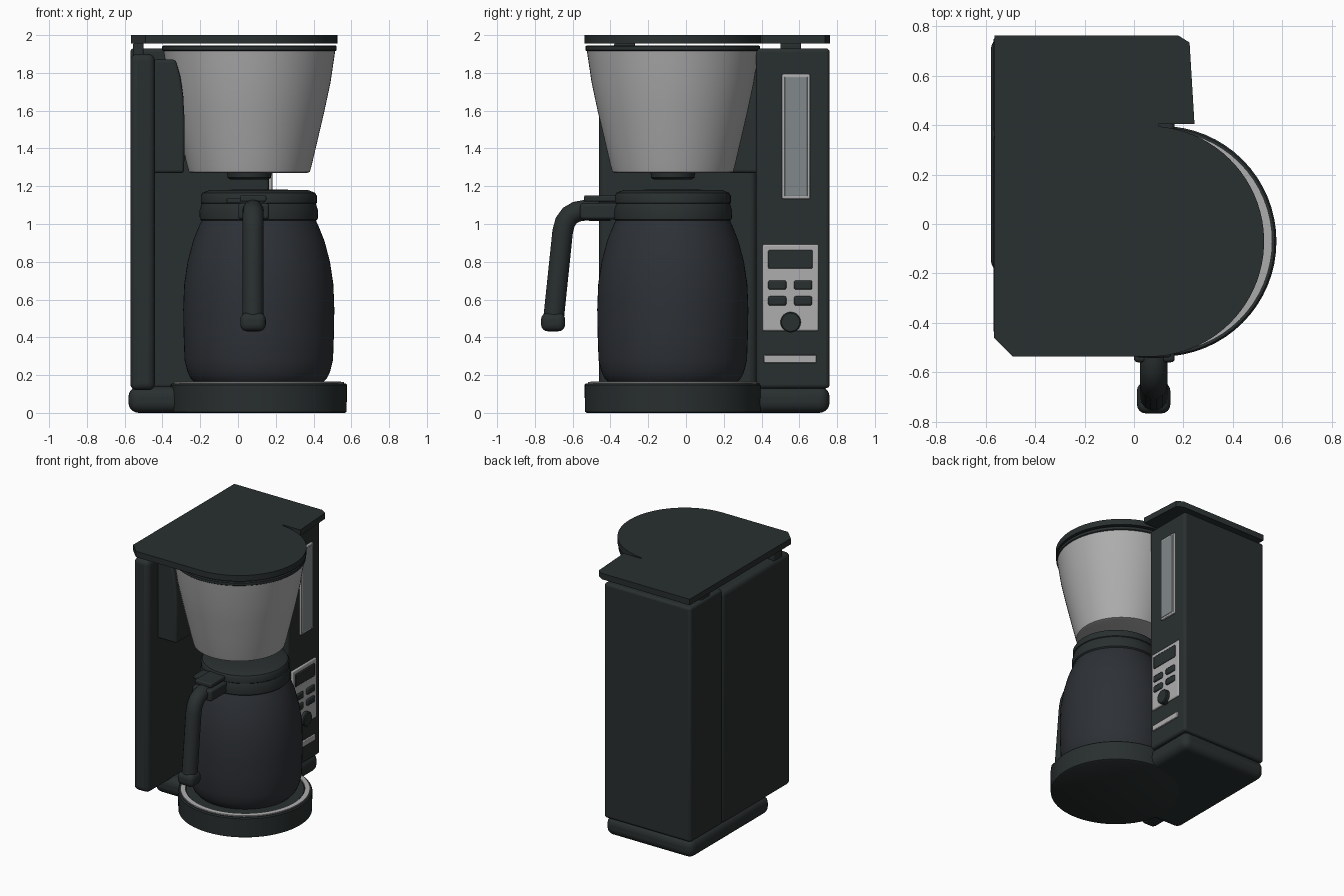
import bpy, bmesh, math
from mathutils import Vector

if "Cube" in bpy.data.objects:
    bpy.data.objects.remove(bpy.data.objects["Cube"])


def material(name, rgb):
    m = bpy.data.materials.new(name)
    m.diffuse_color = (*rgb, 1)
    m.use_nodes = True
    m.node_tree.nodes["Principled BSDF"].inputs["Base Color"].default_value = m.diffuse_color
    return m


DARK = material("dark_plastic", (0.022, 0.028, 0.028))
GLASS = material("dark_glass", (0.026, 0.030, 0.036))
SILVER = material("silver", (0.42, 0.42, 0.42))
WINDOW = material("window", (0.22, 0.25, 0.26))


def finish(name, bm, mat, bevel=0, segments=4):
    bmesh.ops.recalc_face_normals(bm, faces=bm.faces)
    mesh = bpy.data.meshes.new(name)
    bm.to_mesh(mesh)
    bm.free()
    ob = bpy.data.objects.new(name, mesh)
    bpy.context.collection.objects.link(ob)
    mesh.materials.append(mat)
    bpy.ops.object.select_all(action='DESELECT')
    bpy.context.view_layer.objects.active = ob
    ob.select_set(True)
    if bevel:
        mod = ob.modifiers.new("bevel", 'BEVEL')
        mod.width, mod.segments = bevel, segments
        mod.limit_method = 'ANGLE'
    bpy.ops.object.shade_smooth_by_angle(angle=math.radians(35))
    return ob


def box(name, x, y, z, mat=DARK, bevel=0.0, segments=4):
    bm = bmesh.new()
    bmesh.ops.create_cube(bm, size=1)
    for v in bm.verts:
        v.co = [r[0] + (c + 0.5) * (r[1] - r[0]) for c, r in zip(v.co, (x, y, z))]
    return finish(name, bm, mat, bevel, segments)


def lathe(name, centre, profile, mat=DARK, closed=False, n=64):
    # profile is (radius, z); open profiles are capped at both ends
    bm = bmesh.new()
    rings = [[bm.verts.new((centre[0] + r * math.cos(math.tau * i / n),
                            centre[1] + r * math.sin(math.tau * i / n), z))
              for i in range(n)] for r, z in profile]
    pairs = list(zip(rings, rings[1:])) + ([(rings[-1], rings[0])] if closed else [])
    for a, b in pairs:
        for i in range(n):
            j = (i + 1) % n
            bm.faces.new((a[i], a[j], b[j], b[i]))
    if not closed:
        bm.faces.new(rings[0])
        bm.faces.new(rings[-1])
    return finish(name, bm, mat)


def prism(name, points, extrude, mat=DARK, bevel=0.0):
    bm = bmesh.new()
    face = bm.faces.new([bm.verts.new(p) for p in points])
    new = bmesh.ops.extrude_face_region(bm, geom=[face])["geom"]
    bmesh.ops.translate(bm, vec=extrude,
                        verts=[v for v in new if isinstance(v, bmesh.types.BMVert)])
    return finish(name, bm, mat, bevel)


POT = (0.11, -0.07)      # axis of the carafe and hot plate
FILTER = (0.06, -0.07)   # axis of the filter basket

# Body: foot, rear tower, left side wing
box("foot", (-0.58, 0.16), (-0.2, 0.76), (0, 0.14), bevel=0.055, segments=5)
box("rear_tower", (-0.57, 0.165), (0.37, 0.76), (0.13, 1.93), bevel=0.02)
box("side_wing", (-0.57, -0.44), (-0.46, 0.375), (0.12, 1.9), bevel=0.035)

# Hot plate with its silver ring
lathe("plate_base", POT, [(0.455, 0), (0.465, 0.006), (0.467, 0.148), (0.46, 0.156)])
lathe("plate_ring", POT, [(0.415, 0.15), (0.45, 0.15), (0.45, 0.164), (0.415, 0.166)],
      SILVER, closed=True)
lathe("hot_plate", POT, [(0.415, 0.15), (0.41, 0.161), (0.36, 0.161)])

# Carafe body, collar and lid
lathe("carafe", POT, [(0.34, 0.162), (0.362, 0.185), (0.378, 0.22), (0.393, 0.28),
                      (0.398, 0.42), (0.4, 0.55), (0.395, 0.68), (0.377, 0.8),
                      (0.348, 0.91), (0.32, 0.98), (0.302, 1.02)], GLASS)
lathe("carafe_collar", POT, [(0.295, 1.01), (0.312, 1.025), (0.314, 1.07), (0.305, 1.1),
                             (0.3, 1.115)])
lathe("carafe_lid", POT, [(0.295, 1.1), (0.307, 1.112), (0.307, 1.15), (0.298, 1.165),
                          (0.26, 1.18), (0.1, 1.182)])
box("handle_bracket", (0, 0.165), (-0.56, -0.34), (1.025, 1.11), bevel=0.015)
box("lid_lever", (-0.06, 0.14), (-0.46, -0.34), (1.11, 1.135), bevel=0.006)
box("lever_thumb_rest", (0.01, 0.15), (-0.54, -0.34), (1.118, 1.152), bevel=0.01)

# Carafe handle: swept tube with a thicker end cap
curve = bpy.data.curves.new("carafe_handle", 'CURVE')
curve.dimensions = '3D'
curve.bevel_depth = 0.056
curve.bevel_resolution = 5
curve.use_fill_caps = True
spline = curve.splines.new('POLY')
path = [(-0.4, 1.07), (-0.54, 1.072), (-0.58, 1.065), (-0.615, 1.045),
        (-0.64, 1.01), (-0.653, 0.96), (-0.703, 0.48)]
spline.points.add(len(path) - 1)
for p, (y, z) in zip(spline.points, path):
    p.co = (0.08, y, z, 1)
spline.use_smooth = True
curve.materials.append(DARK)
bpy.context.collection.objects.link(bpy.data.objects.new("carafe_handle", curve))
box("handle_end_cap", (0.012, 0.147), (-0.767, -0.64), (0.432, 0.53), bevel=0.035)

# Filter basket, rim, drip outlet and side arm
lathe("filter_basket", FILTER, [(0.305, 1.27), (0.32, 1.275), (0.33, 1.31), (0.363, 1.45),
                                (0.398, 1.6), (0.43, 1.75), (0.455, 1.918)], SILVER)
lathe("filter_rim", FILTER, [(0.455, 1.915), (0.462, 1.92), (0.462, 1.94), (0.455, 1.946)])
lathe("drip_outlet", FILTER, [(0.1, 1.235), (0.115, 1.245), (0.118, 1.28)])
arm = [(-0.45, 1.27), (-0.285, 1.27), (-0.283, 1.55), (-0.29, 1.68), (-0.305, 1.78),
       (-0.33, 1.87), (-0.45, 1.87)]
prism("filter_arm", [(x, -0.34, z) for x, z in arm], (0, 0.72, 0), bevel=0.015)

# Top lid: flat plate with a round right side, resting on two small spacers
outline = [(-0.565, 0.763), (0.18, 0.763), (0.225, 0.735), (0.245, 0.405), (0.1, 0.405)]
for i in range(41):
    a = math.radians(85 - 175 * i / 40)
    outline.append((FILTER[0] + 0.467 * math.cos(a), FILTER[1] + 0.467 * math.sin(a)))
outline += [(-0.49, -0.537), (-0.567, -0.46)]
prism("top_lid", [(x, y, 1.955) for x, y in outline], (0, 0, 0.045))
for name, y in (("front_spacer", -0.325), ("rear_spacer", 0.555)):
    box(name, (-0.555, -0.5), (y - 0.055, y + 0.055), (1.88, 1.96), bevel=0.01)

# Right side: water window, control panel, display, buttons, knob, trim
box("window_frame", (0.15, 0.18), (0.508, 0.657), (1.133, 1.793), SILVER, 0.006, 2)
box("water_window", (0.15, 0.183), (0.522, 0.643), (1.147, 1.779), WINDOW, 0.003, 2)
box("control_panel", (0.15, 0.178), (0.405, 0.702), (0.434, 0.892), SILVER, 0.008, 2)
box("display", (0.15, 0.185), (0.435, 0.67), (0.764, 0.862), DARK, 0.006, 2)
for row, z in enumerate((0.568, 0.652)):
    for col, y in enumerate((0.435, 0.572)):
        box(f"button_{row}_{col}", (0.15, 0.19), (y, y + 0.096), (z, z + 0.05), DARK, 0.01, 2)
knob = lathe("knob", (0, 0), [(0.054, 0), (0.054, 0.04), (0.048, 0.046)], n=32)
knob.rotation_euler = (0, math.pi / 2, 0)
knob.location = (0.16, 0.554, 0.48)
box("trim_strip", (0.15, 0.178), (0.413, 0.69), (0.265, 0.307), SILVER, 0.004, 2)
